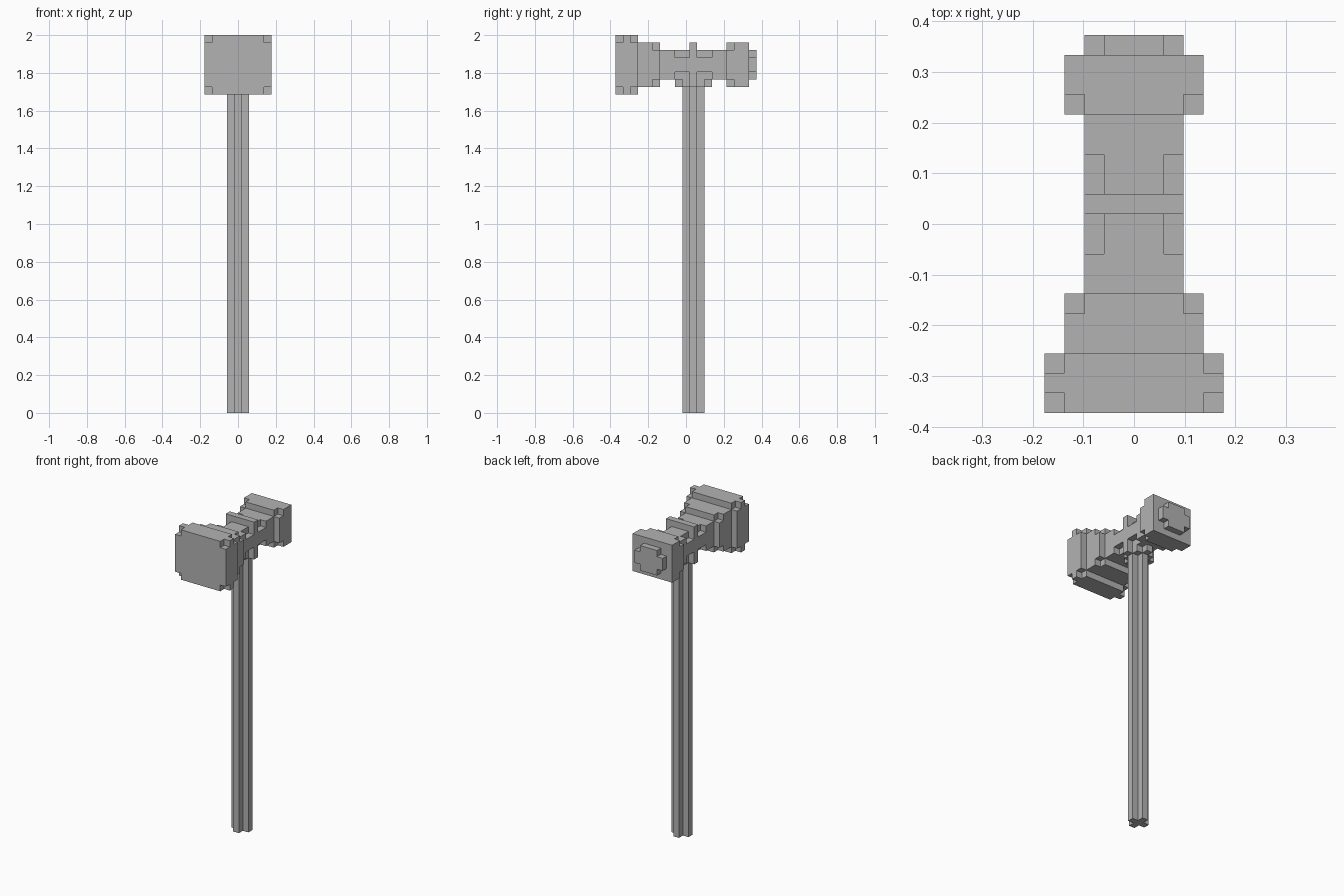
import bpy, bmesh
from itertools import product
from mathutils import Vector

cube = bpy.data.objects.get("Cube")
if cube:
    bpy.data.objects.remove(cube, do_unlink=True)

UNIT = 2 / 51  # edge of one block

grey = bpy.data.materials.new("plain grey")
grey.use_nodes = True
grey.diffuse_color = (0.45, 0.45, 0.45, 1)
grey.node_tree.nodes["Principled BSDF"].inputs["Base Color"].default_value = grey.diffuse_color


def block(half_width, y_range, z_range):
    """Cells of a box centred on x, with inclusive y and z ranges."""
    return set(product(range(-half_width, half_width + 1),
                       range(y_range[0], y_range[1] + 1),
                       range(z_range[0], z_range[1] + 1)))


def notch(cells, half_width, y_layers, z_ends):
    """Cut the four long corners out of the given y layers."""
    return {c for c in cells
            if not (abs(c[0]) == half_width and c[1] in y_layers and c[2] in z_ends)}


# Head, from the striking face to the rear cap
parts = {}
parts["striking_plate"] = notch(block(4, (-9, -7), (43, 50)), 4, (-9, -7), (43, 50))
parts["front_flange"] = notch(block(3, (-6, -4), (44, 49)), 3, (-4,), (44, 49))
parts["neck"] = notch(block(2, (-3, 5), (45, 48)), 2, (-1, 0, 2, 3), (45, 48))
parts["rear_flange"] = notch(block(3, (6, 8), (44, 49)), 3, (6,), (44, 49))
parts["rear_cap"] = notch(block(2, (9, 9), (45, 48)), 2, (9,), (45, 48))

# Ridge over the neck, and the stepped collar under it
parts["top_ridge"] = block(2, (1, 1), (49, 49))
parts["collar"] = (block(1, (0, 2), (44, 44)) | block(2, (1, 1), (44, 44))
                   | block(0, (-1, 3), (44, 44)))

# Cross-shaped handle
parts["handle"] = block(1, (1, 1), (0, 43)) | block(0, (0, 2), (0, 43))

occupied = set().union(*parts.values())


def build(name, cells):
    """Skin the outer sides of the cells and merge flat areas."""
    bm = bmesh.new()
    for cell in cells:
        centre = Vector((cell[0], cell[1], cell[2] + 0.5))
        for axis, sign in product(range(3), (-1, 1)):
            step = [0, 0, 0]
            step[axis] = sign
            if tuple(a + b for a, b in zip(cell, step)) in occupied:
                continue
            normal = Vector(step) / 2
            u, v = Vector((0, 0, 0)), Vector((0, 0, 0))
            u[(axis + 1) % 3] = 0.5
            v[(axis + 2) % 3] = 0.5 * sign
            ring = (-u - v, u - v, u + v, v - u)
            bm.faces.new([bm.verts.new((centre + normal + r) * UNIT) for r in ring])
    bmesh.ops.remove_doubles(bm, verts=bm.verts, dist=UNIT / 100)
    bmesh.ops.dissolve_limit(bm, angle_limit=0.01, verts=bm.verts, edges=bm.edges)
    mesh = bpy.data.meshes.new(name)
    bm.to_mesh(mesh)
    bm.free()
    mesh.materials.append(grey)
    bpy.context.collection.objects.link(bpy.data.objects.new(name, mesh))


for part_name, part_cells in parts.items():
    build(part_name, part_cells)
